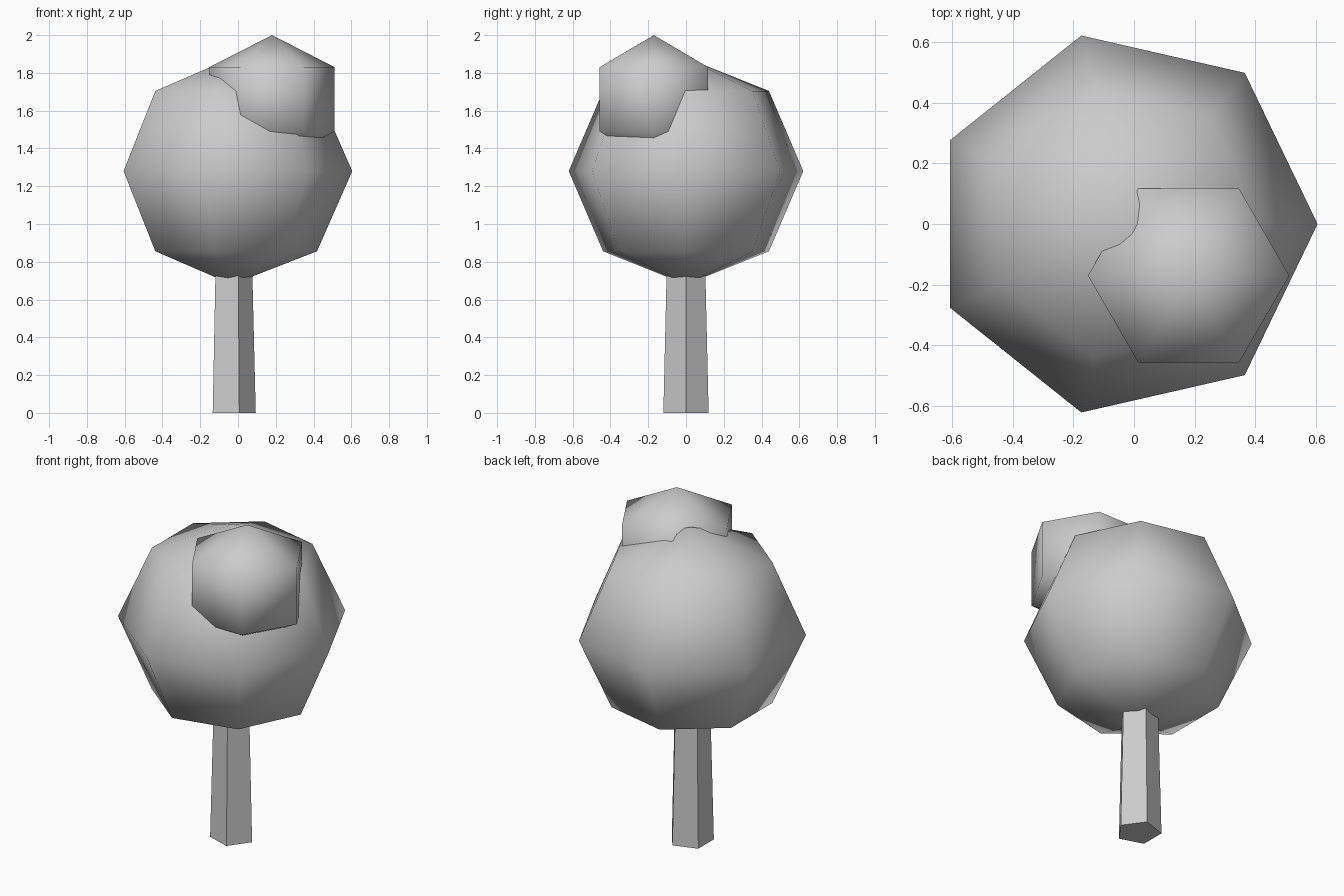
import bpy, math

if "Cube" in bpy.data.objects:
    bpy.data.objects.remove(bpy.data.objects["Cube"])

grey = bpy.data.materials.new("plain_grey")
grey.diffuse_color = (0.6, 0.6, 0.6, 1)
grey.use_nodes = True
grey.node_tree.nodes["Principled BSDF"].inputs["Base Color"].default_value = grey.diffuse_color
CX = -0.032  # shared axis of trunk and crown
CORNER_RIGHT = (0, 0, -math.pi / 2)  # turns the first corner from +y to +x


def finish(name, smooth):
    ob = bpy.context.object
    ob.name = name
    bpy.ops.object.transform_apply(location=False, rotation=True, scale=True)
    ob.data.materials.append(grey)
    for p in ob.data.polygons:
        p.use_smooth = smooth


def foliage(name, segments, rings, location, width, height):
    bpy.ops.mesh.primitive_uv_sphere_add(segments=segments, ring_count=rings, radius=1,
                                         location=location, rotation=CORNER_RIGHT)
    bpy.context.object.scale = (width, width, height)
    finish(name, True)


# Tapered five-sided trunk, its top hidden in the crown
bpy.ops.mesh.primitive_cone_add(vertices=5, radius1=0.126, radius2=0.104, depth=0.9,
                                location=(CX, 0, 0.45), rotation=CORNER_RIGHT)
finish("trunk", False)

# Large crown and the small tuft growing out of its front right
foliage("crown", 7, 4, (CX, 0, 1.28), 0.637, 0.6)
foliage("upper_tuft", 6, 3, (0.18, -0.17, 1.66), 0.383, 0.34)
